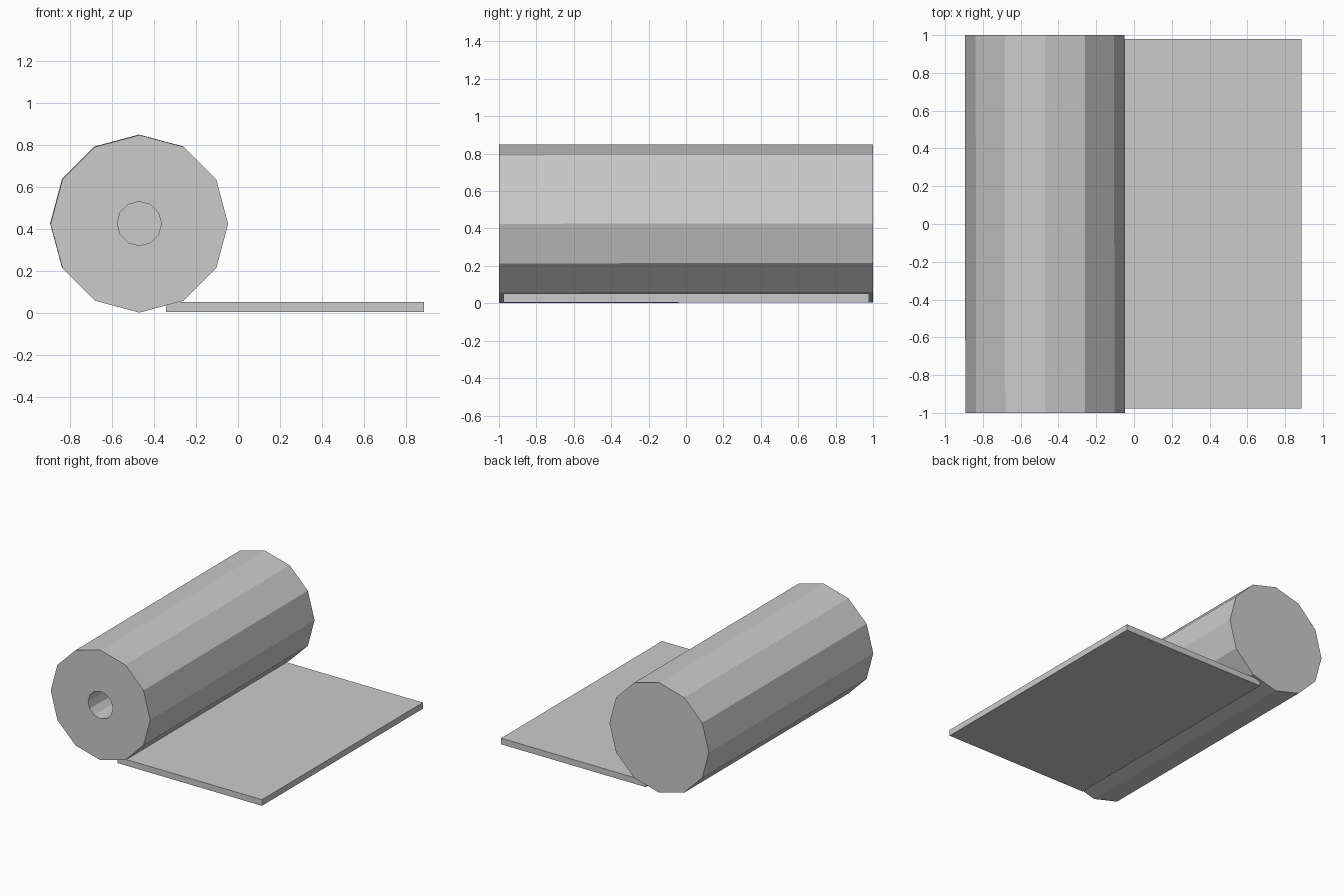
import bpy, bmesh, math

if "Cube" in bpy.data.objects:
    bpy.data.objects.remove(bpy.data.objects["Cube"])

grey = bpy.data.materials.new("light_grey")
grey.diffuse_color = (0.6, 0.6, 0.6, 1)
grey.use_nodes = True
grey.node_tree.nodes["Principled BSDF"].inputs["Base Color"].default_value = grey.diffuse_color

SIDES = 12
CX, CZ = -0.47, 0.426


def finish(name, bm):
    bmesh.ops.recalc_face_normals(bm, faces=bm.faces)
    mesh = bpy.data.meshes.new(name)
    bm.to_mesh(mesh)
    bm.free()
    mesh.materials.append(grey)
    obj = bpy.data.objects.new(name, mesh)
    bpy.context.collection.objects.link(obj)
    return obj


def ring(bm, radius, y, cx=CX, cz=CZ):
    step = 2 * math.pi / SIDES
    return [bm.verts.new((cx + radius * math.cos(i * step), y,
                          cz + radius * math.sin(i * step))) for i in range(SIDES)]


def bridge(bm, a, b):
    for i in range(SIDES):
        j = (i + 1) % SIDES
        bm.faces.new((a[i], a[j], b[j], b[i]))


# Rolled mat: closed back, front face with a recessed core hole
bm = bmesh.new()
rings = [ring(bm, 0.423, 1.0, CX - 0.002, CZ + 0.001),
         ring(bm, 0.423, -1.0, CX, CZ - 0.001),
         ring(bm, 0.105, -1.0),
         ring(bm, 0.105, -0.2)]
for a, b in zip(rings, rings[1:]):
    bridge(bm, a, b)
bm.faces.new(rings[0])
bm.faces.new(rings[-1])
finish("rolled_mat", bm)

# Unrolled flat end of the mat
bm = bmesh.new()
bmesh.ops.create_cube(bm, size=1)
bmesh.ops.scale(bm, vec=(1.23, 1.955, 0.047), verts=bm.verts)
bmesh.ops.translate(bm, vec=(0.272, 0.002, 0.0285), verts=bm.verts)
finish("flat_mat", bm)
